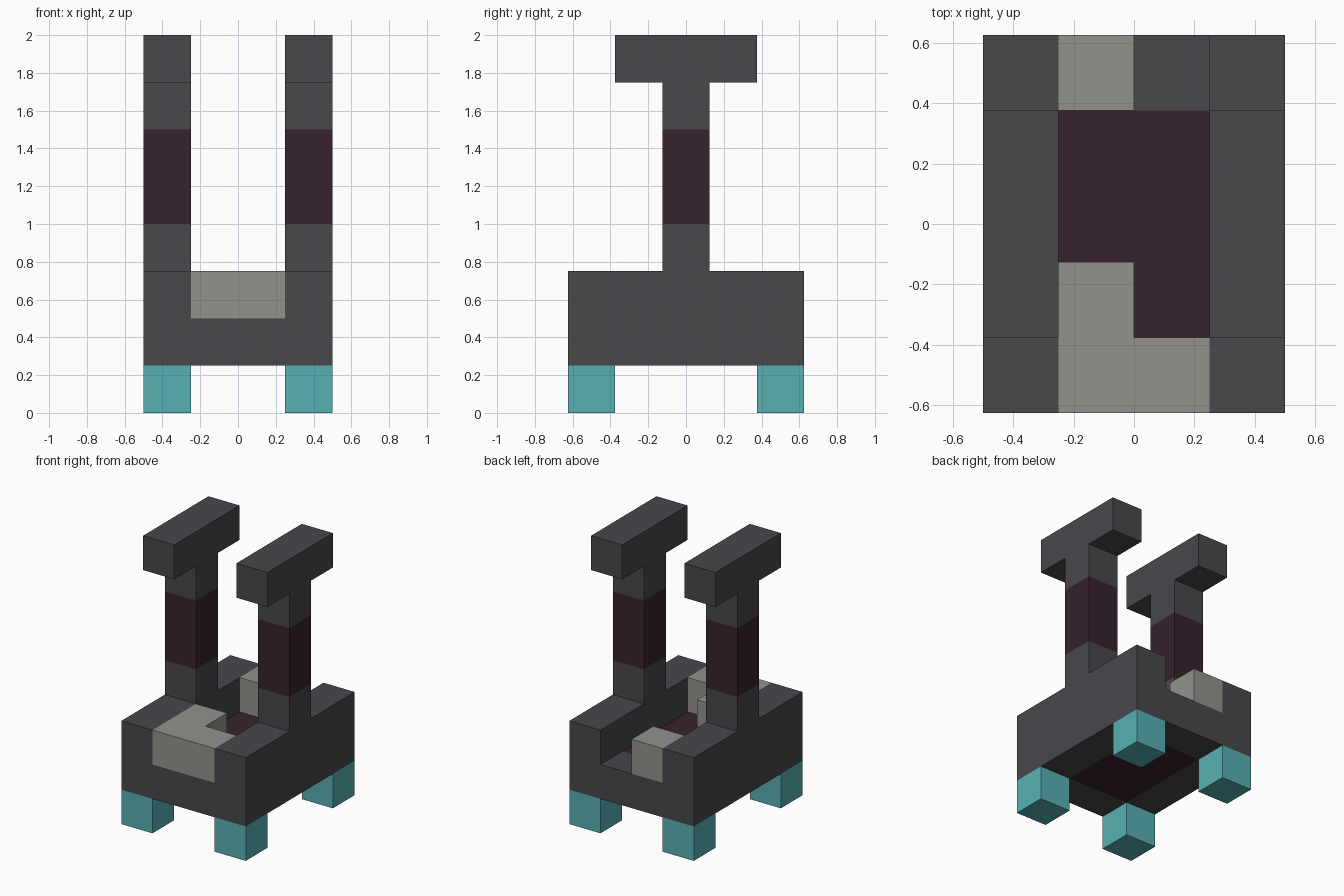
import bpy
import bmesh
from mathutils import Vector

cube = bpy.data.objects.get("Cube")
if cube:
    bpy.data.objects.remove(cube, do_unlink=True)


def linear(c):
    c /= 255
    return c / 12.92 if c <= 0.04045 else ((c + 0.055) / 1.055) ** 2.4


def material(name, *rgb):
    mat = bpy.data.materials.new(name)
    colour = [linear(c) for c in rgb] + [1]
    mat.diffuse_color = colour
    mat.use_nodes = True
    mat.node_tree.nodes["Principled BSDF"].inputs["Base Color"].default_value = colour
    return mat


charcoal = material("charcoal", 72, 71, 75)
maroon = material("dark maroon", 55, 34, 45)
stone = material("stone grey", 146, 146, 140)
teal = material("teal", 88, 176, 180)

U = 0.25  # block size


def loft(name, rings, mats, rule=None):
    """Skin a closed outline through successive rings and cap both ends."""
    bm = bmesh.new()
    loops = [[bm.verts.new(p) for p in ring] for ring in rings]
    n = len(loops[0])
    for a, b in zip(loops, loops[1:]):
        for i in range(n):
            j = (i + 1) % n
            bm.faces.new((a[i], a[j], b[j], b[i]))
    bm.faces.new(loops[0])
    bm.faces.new(loops[-1])
    bmesh.ops.recalc_face_normals(bm, faces=bm.faces)
    if rule:
        for f in bm.faces:
            f.material_index = int(rule(f.calc_center_median(), f.normal))
    mesh = bpy.data.meshes.new(name)
    bm.to_mesh(mesh)
    bm.free()
    for m in mats:
        mesh.materials.append(m)
    obj = bpy.data.objects.new(name, mesh)
    bpy.context.collection.objects.link(obj)
    return obj


def prism(name, outline, heights, mats, rule=None):
    return loft(name, [[Vector((x, y, z)) for x, y in outline] for z in heights], mats, rule)


def rect(cx, cy, w, d):
    return [(cx - w / 2, cy - d / 2), (cx + w / 2, cy - d / 2),
            (cx + w / 2, cy + d / 2), (cx - w / 2, cy + d / 2)]


# Open-ended tub with a maroon floor panel, inside and underneath
section = [(-2, 1), (-1, 1), (1, 1), (2, 1), (2, 3), (1, 3), (1, 2), (-1, 2), (-1, 3), (-2, 3)]
loft("tub",
     [[Vector((x, y, z)) * U for x, z in section] for y in (-2.5, -1.5, 1.5, 2.5)],
     [charcoal, maroon],
     lambda c, n: abs(n.z) > 0.5 and abs(c.x) < 0.1 and abs(c.y) < 0.1)

# Stone blocks resting in the tub
corner = [(-1, -2.5), (1, -2.5), (1, -1.5), (0, -1.5), (0, -0.5), (-1, -0.5)]
prism("front_stone", [(x * U, y * U) for x, y in corner], (2 * U, 3 * U), [stone])
prism("back_stone", rect(-0.5 * U, 2 * U, U, U), (2 * U, 3 * U), [stone])

for side, sx in (("left", 1), ("right", -1)):
    x = sx * 1.5 * U
    # Post with a maroon band, topped by a crossbar
    prism(side + "_post", rect(x, 0, U, U), (3 * U, 4 * U, 6 * U, 7 * U),
          [charcoal, maroon],
          lambda c, n: abs(n.z) < 0.5 and 4 * U < c.z < 6 * U)
    prism(side + "_crossbar", rect(x, 0, U, 3 * U), (7 * U, 8 * U), [charcoal])
    # Feet
    for end, sy in (("front", -1), ("back", 1)):
        prism(f"{end}_{side}_foot", rect(x, sy * 2 * U, U, U), (0, U), [teal])
